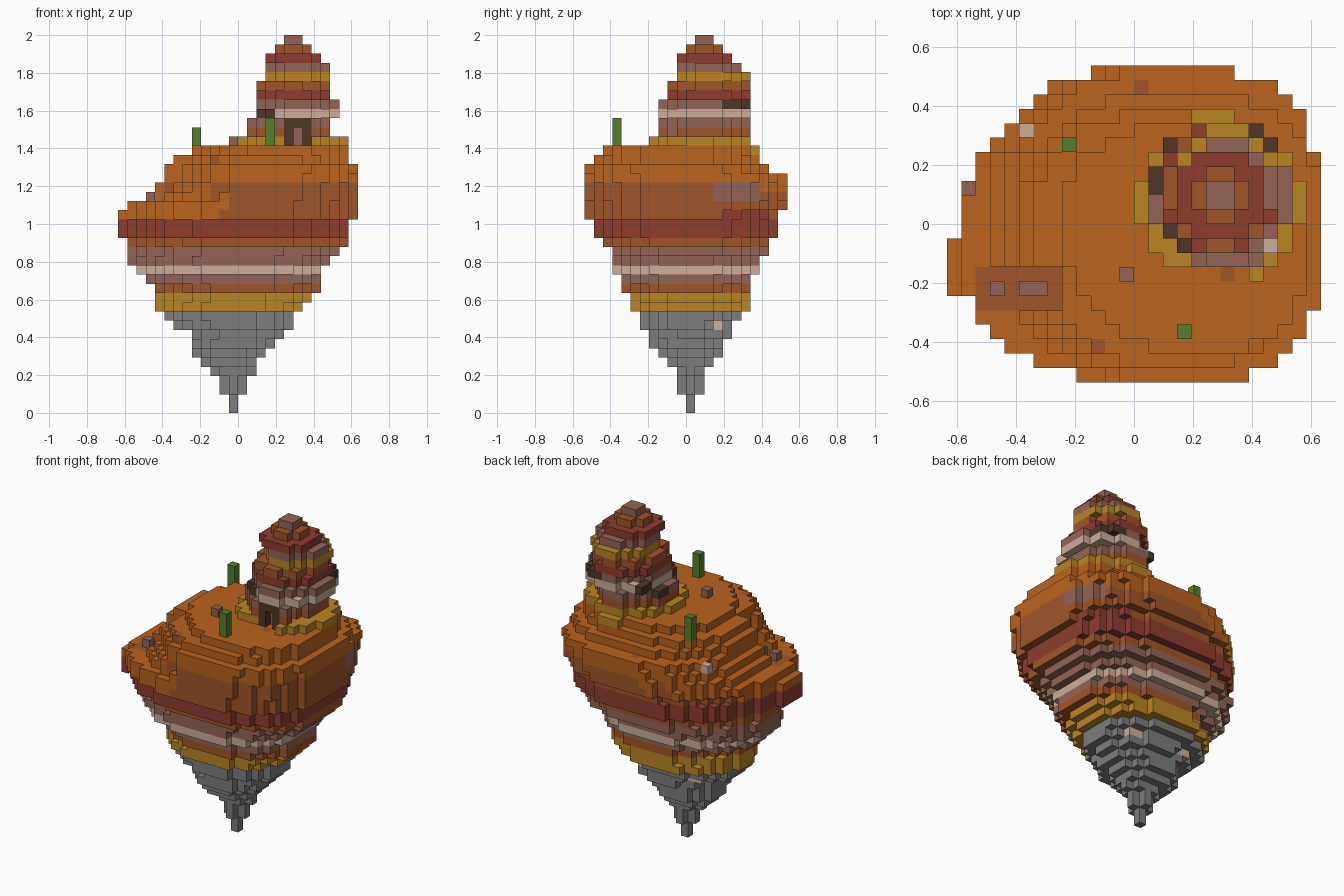
import bpy, bmesh

cube = bpy.data.objects.get("Cube")
if cube:
    bpy.data.objects.remove(cube, do_unlink=True)

U = 2 / 41  # edge length of one block


def linear(c):
    c /= 255
    return c / 12.92 if c <= 0.04045 else ((c + 0.055) / 1.055) ** 2.4


PALETTE = {
    "orange_sand": "BA631E", "brown_clay": "A05529", "red_clay": "8E3D30",
    "mauve_stone": "936456", "cream_stone": "CCAD9C", "yellow_clay": "BA8524",
    "grey_rock": "7D7D7D", "dark_wood": "4F3727", "cactus_green": "557F2C",
}
NAMES = list(PALETTE)
MATERIALS = []
for name, code in PALETTE.items():
    mat = bpy.data.materials.new(name)
    mat.use_nodes = True
    rgba = [linear(v) for v in bytes.fromhex(code)] + [1]
    mat.diffuse_color = rgba
    mat.node_tree.nodes["Principled BSDF"].inputs["Base Color"].default_value = rgba
    MATERIALS.append(mat)

# Key layers of each solid: layer, left, right, front and back limits in blocks
ISLAND = [
    (0, -1, 0, 0, 1), (1, -1, 0, 0, 1), (2, -2, 1, -1, 2), (3, -2, 1, -1, 2),
    (4, -3, 2, -1, 2), (6, -5, 3, -3, 4), (8, -5, 5, -4, 5), (9, -7, 6, -5, 5),
    (10, -8, 6, -5, 6), (11, -9, 7, -6, 7), (13, -9, 9, -7, 7),
    (14, -10, 9, -7, 7), (15, -11, 9, -8, 8), (16, -12, 10, -8, 8),
    (17, -12, 11, -8, 9), (18, -12, 12, -9, 9), (19, -12, 12, -10, 10),
    (21, -12, 13, -11, 10), (22, -12, 13, -11, 11), (23, -10, 13, -11, 11),
    (25, -8, 13, -11, 11), (26, -8, 13, -11, 9), (27, -7, 12, -10, 8),
    (28, -5, 12, -9, 7)]
TOWER = [
    (29, 0, 12, -4, 7), (30, 1, 10, -3, 7), (31, 1, 10, -3, 7),
    (32, 2, 11, -3, 7), (33, 2, 11, -3, 7), (34, 2, 10, -2, 7),
    (35, 2, 10, -2, 7), (36, 3, 10, -1, 7), (37, 3, 10, -1, 6),
    (38, 3, 9, -1, 5), (39, 4, 8, 0, 4), (40, 5, 7, 1, 3)]
TOWER_POWER = [1.75, 1.75, 1.75, 2, 1.6, 1.9, 1.7, 1.8, 1.5, 1.9, 2, 2]


def limits(keys, k):
    """Interpolate the four limits at layer k."""
    for a, b in zip(keys, keys[1:]):
        if a[0] <= k <= b[0]:
            t = (k - a[0]) / (b[0] - a[0])
            return [round(p + (q - p) * t) for p, q in zip(a[1:], b[1:])]


def fill(keys, power, skew):
    """Stack rounded slabs of blocks; power sets roundness, skew bends the left."""
    cells = set()
    for k in range(keys[0][0], keys[-1][0] + 1):
        x0, x1, y0, y1 = limits(keys, k)
        for x in range(x0, x1):
            for y in range(y0, y1):
                dx = (2 * x + 1 - x0 - x1) / (x1 - x0)
                shift = skew(k) * min(dx, 0) ** 2
                dy = (2 * y + 1 - y0 - y1 - 2 * shift) / (y1 - y0)
                p = power(dx, k)
                if abs(dx) ** p + abs(dy) ** p <= 1:
                    cells.add((x, y, k))
    return cells


def island_power(dx, k):
    if k < 11:
        return 1.5 if k < 4 else 2
    if k < 14:
        return 2.3 if dx > 0 else 1.8
    if dx > 0:
        return 2.6 if k < 19 else 2.8
    return 1.9 if k < 19 else 2.15


def island_skew(k):
    if k < 19:
        return 0
    return -1.3 if k < 23 else 1


def ground(x, y):
    """First free layer above the island."""
    return max(k for a, b, k in body if (a, b) == (x, y)) + 1


# Island body with a pointed lip on the left and a gully cut into the slope
body = fill(ISLAND, island_power, island_skew)
body |= {(-13, y, k) for y in range(-5, -1) for k in (19, 20, 21)}
GULLY = [(x, y) for x in range(-11, -5) for y in (-6, -5, -4)]
body -= {(x, y, k) for x, y in GULLY for k in range(23, 29)}

# Colour bands by height, a sandy top crust and a few clay spots
BANDS = [(10, "grey_rock"), (12, "yellow_clay"), (13, "brown_clay"),
         (14, "mauve_stone"), (15, "cream_stone"), (17, "mauve_stone"),
         (18, "brown_clay"), (20, "red_clay"), (24, "brown_clay"),
         (40, "orange_sand")]
CLAY_SPOTS = GULLY + [(-3, -9), (0, 9), (6, -4)]


def island_colour(cell):
    x, y, k = cell
    if (x, y) in CLAY_SPOTS and k > 20 and (x, y, k + 1) not in body:
        return "brown_clay"
    if x > 7 and (2 < y < 8 and k in (23, 24) or 1 < y < 6 and k == 28):
        return "mauve_stone" if (x, y, k + 1) in body else "orange_sand"
    if k > 20 and (x, y, k + 2) not in body:
        return "orange_sand"
    if x > 7 and y > 3 and k == 21:
        return "red_clay"
    if y == 3 and k == 9:
        return "cream_stone"
    return next(name for top, name in BANDS if k <= top)


island = {c: island_colour(c) for c in body}

# Tower, one colour per layer, with a footing on the lower ground behind
TOWER_BANDS = ["yellow_clay", "brown_clay", "mauve_stone", "cream_stone",
               "mauve_stone", "red_clay", "brown_clay", "yellow_clay",
               "mauve_stone", "red_clay", "brown_clay", "mauve_stone"]
shell = fill(TOWER, lambda dx, k: TOWER_POWER[k - 29], lambda k: 0)
shell |= {(x, -3, k) for x in (4, 8) for k in (30, 31)} | {(8, -4, 29)}
shell -= {(x, -4, 29) for x in (4, 5, 6, 7)}
tower = {c: TOWER_BANDS[c[2] - 29] for c in shell}
for x in (4, 5, 6):
    tower[(x, 7, 28)] = "yellow_clay"

# Doorway cut into the front of the tower
door = {}
for x in (5, 6, 7):
    for k in (29, 30, 31):
        tower.pop((x, -3, k), None)
        tower[(x, -2, k)] = "mauve_stone"
        if x != 6 or k == 31:
            door[(x, -3, k)] = "dark_wood"

# Wooden walkway pieces around the tower
walkway = {}
for k, spots in ((31, [(1, 2), (1, 3)]),
                 (32, [(2, 4), (2, 5), (3, -2), (2, -1)]),
                 (33, [(7, 6), (8, 6), (8, 5), (9, 5), (9, 4)])):
    for x, y in spots:
        tower.pop((x, y, k), None)
        walkway[(x, y, k)] = "dark_wood"

# Loose rocks and cacti standing on the island
rocks = {(x, y, ground(x, y)): name for x, y, name in (
    (-1, -4, "mauve_stone"), (-10, -5, "mauve_stone"), (-8, -5, "mauve_stone"),
    (-7, -5, "mauve_stone"), (-8, 6, "cream_stone"))}
cacti = {(x, y, k): "cactus_green" for x, y, top in ((3, -8, 32), (-5, 5, 31))
         for k in range(ground(x, y), top)}

PARTS = {"island": island, "tower": tower, "door_frame": door,
         "walkway": walkway, "rocks": rocks, "cacti": cacti}
SOLID = set().union(*PARTS.values())


def build(name, cells):
    """Skin a set of blocks with only the faces that are exposed."""
    bm = bmesh.new()
    verts = {}
    used = sorted({NAMES.index(n) for n in cells.values()})

    def vert(p):
        if p not in verts:
            verts[p] = bm.verts.new([c * U for c in p])
        return verts[p]

    for cell, colour in cells.items():
        for axis in range(3):
            for side in (0, 1):
                near = list(cell)
                near[axis] += 2 * side - 1
                if tuple(near) in SOLID:
                    continue
                ring = []
                for u, v in ((0, 0), (1, 0), (1, 1), (0, 1)):
                    p = list(cell)
                    p[axis] += side
                    p[(axis + 1) % 3] += u
                    p[(axis + 2) % 3] += v
                    ring.append(vert(tuple(p)))
                face = bm.faces.new(ring if side else ring[::-1])
                face.material_index = used.index(NAMES.index(colour))
    mesh = bpy.data.meshes.new(name)
    bm.to_mesh(mesh)
    bm.free()
    for i in used:
        mesh.materials.append(MATERIALS[i])
    bpy.context.collection.objects.link(bpy.data.objects.new(name, mesh))


for part, cells in PARTS.items():
    build(part, cells)
